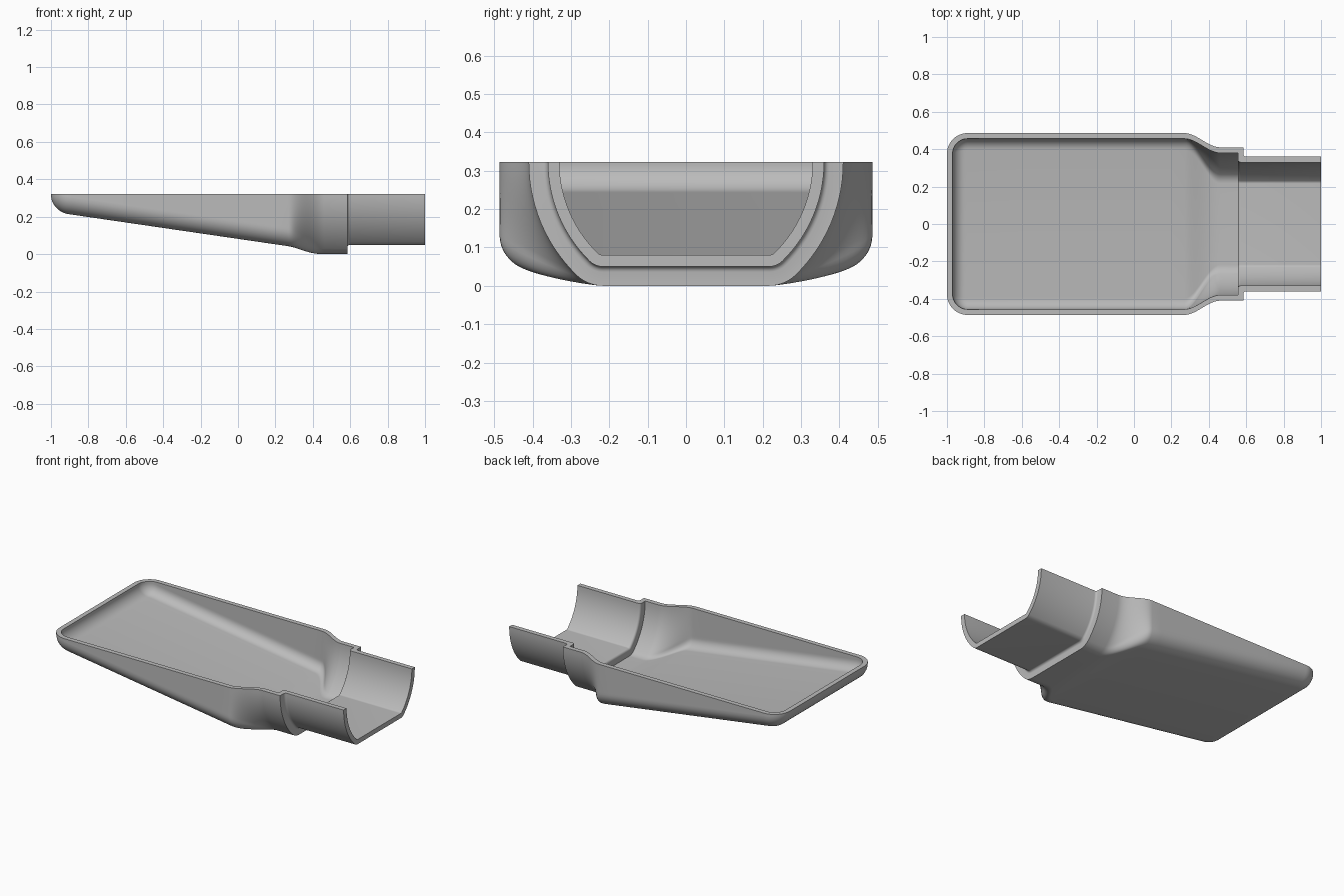
import bpy
import bmesh
from math import sin, cos, pi, sqrt, atan2

cube = bpy.data.objects.get("Cube")
if cube:
    bpy.data.objects.remove(cube, do_unlink=True)

RIM = 0.322      # height of the open rim
WALL = 0.03      # wall thickness
SIDE, ROUND = 14, 10


def mirrored(half):
    """Complete a half section, running from rim to rim."""
    return half + [(-y, z) for y, z in reversed(half)]


def arc_points(cy, cz, r, start, end, count):
    return [(cy + r * cos(start + (end - start) * i / count),
             cz + r * sin(start + (end - start) * i / count))
            for i in range(count + 1)]


def neck_section(d):
    """Half circle with a flattened, filleted bottom, inset by d."""
    radius, fillet = 0.41 - d, 0.1 - d
    cz = d + fillet
    cy = sqrt((radius - fillet) ** 2 - (RIM - cz) ** 2)
    tangent = atan2(cz - RIM, cy)
    side = arc_points(0, RIM, radius, 0, tangent, SIDE)
    corner = arc_points(cy, cz, fillet, tangent, -pi / 2, ROUND)
    return side[:-1] + corner


def rounding(r, u):
    """Inset of a rounded end of radius r at distance u from its tip."""
    return r - sqrt(max(0, r * r - (r - u) ** 2)) if u < r else 0


def tray_section(x, d):
    """Box section with rounded lower corners, closing at the far end."""
    u = x + 1 - d
    lift = rounding(0.09 - d, u)
    width = 0.486 - d - rounding(0.11 - d, u)
    fillet = max(0.09 - d - lift, 0.002)
    floor = 0.213 - 0.146 * (x + 0.9) + d + lift
    cz = min(floor + fillet, RIM - 0.004)
    side = [(width, RIM + (cz - RIM) * i / SIDE) for i in range(SIDE)]
    return side + arc_points(width - fillet, cz, fillet, 0, -pi / 2, ROUND)


def section(x, d):
    """Tray section blending into the neck section."""
    f = min(max((x - 0.27) / 0.19, 0), 1)
    f = f * f * (3 - 2 * f)
    pairs = zip(tray_section(min(x, 0.5), d), neck_section(d))
    return mirrored([(a[0] + (b[0] - a[0]) * f, a[1] + (b[1] - a[1]) * f)
                     for a, b in pairs])


def skin(d, collar_x, spout_d):
    """All rings of one skin, from the closed end to the spout mouth."""
    r = 0.11 - d
    xs = [-1 + d + r * (1 - cos(pi / 2 * i / 12)) for i in range(13)]
    xs += [-0.6, -0.3, 0, 0.2]
    xs += [0.27 + 0.19 * i / 16 for i in range(17)]
    rings = [(x, section(x, d)) for x in xs]
    rings.append((collar_x, mirrored(neck_section(d))))
    # Step from the collar to the spout, with a small fillet
    s = 0.014
    for i in range(5):
        a = pi / 2 * i / 4
        dx, dd = s * (1 - cos(a)), s * (1 - sin(a))
        rings.append((collar_x + dx, mirrored(neck_section(spout_d - dd))))
    rings.append((1, mirrored(neck_section(spout_d))))
    return rings


def build_shell(name, material):
    bm = bmesh.new()
    skins = []
    for rings in (skin(0, 0.585, 0.05), skin(WALL, 0.555, 0.08)):
        verts = [[bm.verts.new((x, y, z)) for y, z in ring] for x, ring in rings]
        for a, b in zip(verts, verts[1:]):
            for i in range(len(a) - 1):
                bm.faces.new((a[i], a[i + 1], b[i + 1], b[i]))
        bm.faces.new(verts[0])
        skins.append(verts)
    outer, inner = skins

    # Rim along both sides and across the closed end
    for k in (0, -1):
        for i in range(len(outer) - 1):
            bm.faces.new((outer[i][k], outer[i + 1][k],
                          inner[i + 1][k], inner[i][k]))
    bm.faces.new((outer[0][0], outer[0][-1], inner[0][-1], inner[0][0]))

    # Mouth of the spout
    a, b = outer[-1], inner[-1]
    for i in range(len(a) - 1):
        bm.faces.new((a[i], a[i + 1], b[i + 1], b[i]))

    bmesh.ops.recalc_face_normals(bm, faces=bm.faces)
    mesh = bpy.data.meshes.new(name)
    bm.to_mesh(mesh)
    bm.free()
    mesh.materials.append(material)
    obj = bpy.data.objects.new(name, mesh)
    bpy.context.collection.objects.link(obj)
    bpy.ops.object.select_all(action="DESELECT")
    obj.select_set(True)
    bpy.context.view_layer.objects.active = obj
    bpy.ops.object.shade_smooth_by_angle(angle=pi / 6)
    return obj


grey = bpy.data.materials.new("plain_grey")
grey.use_nodes = True
colour = (0.5, 0.5, 0.5, 1)
grey.diffuse_color = colour
grey.node_tree.nodes["Principled BSDF"].inputs["Base Color"].default_value = colour

build_shell("scoop_shell", grey)
